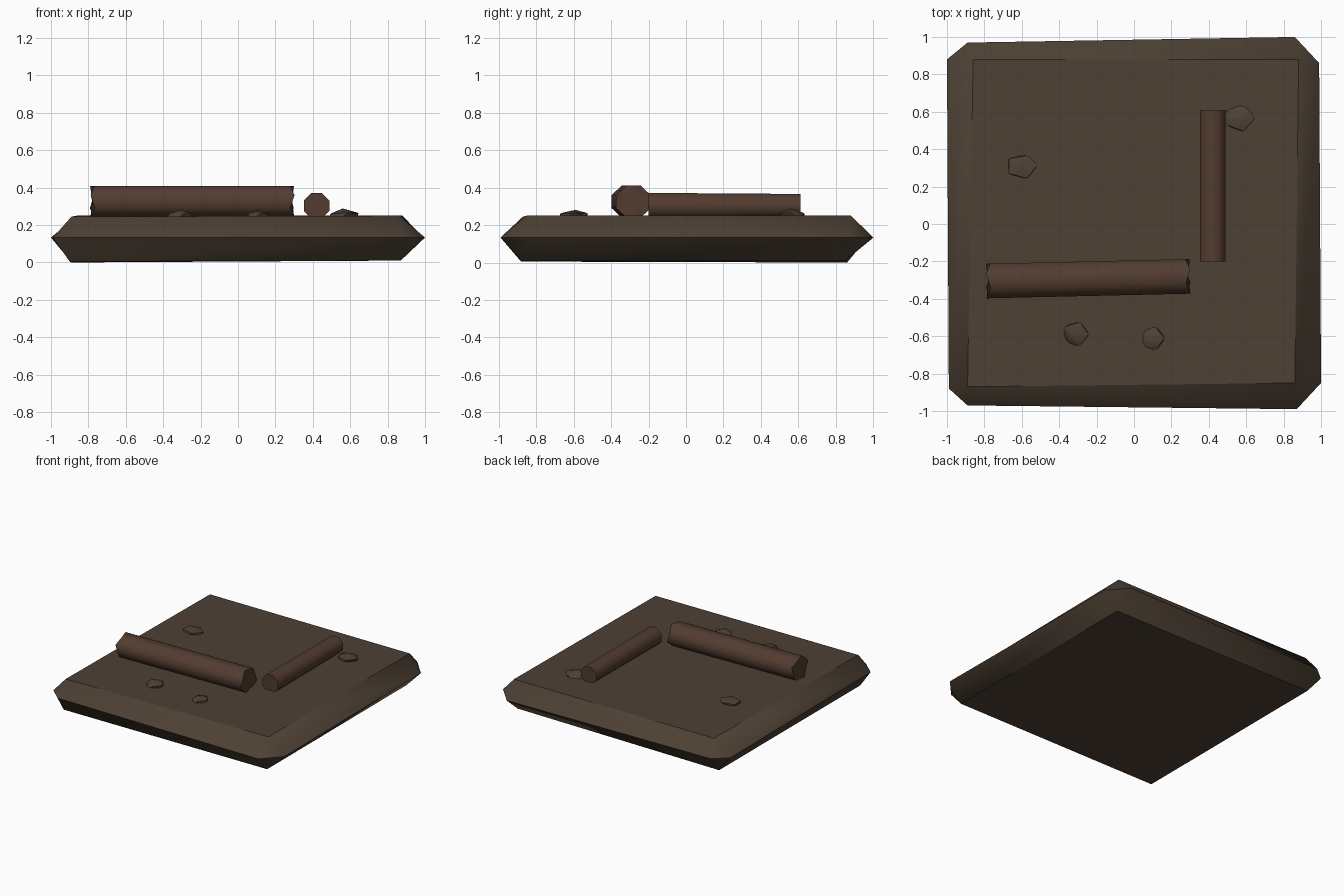
import bpy, bmesh, math, random
from mathutils import Vector

if "Cube" in bpy.data.objects:
    bpy.data.objects.remove(bpy.data.objects["Cube"])

random.seed(4)


def material(name, color):
    m = bpy.data.materials.new(name)
    m.diffuse_color = (*color, 1)
    m.use_nodes = True
    m.node_tree.nodes["Principled BSDF"].inputs["Base Color"].default_value = m.diffuse_color
    return m


SOIL = material("soil", (0.075, 0.052, 0.034))
BARK = material("bark", (0.085, 0.045, 0.030))
STONE = material("stone", (0.075, 0.054, 0.036))


def finish(bm, name, mat, angle):
    bmesh.ops.recalc_face_normals(bm, faces=bm.faces)
    me = bpy.data.meshes.new(name)
    bm.to_mesh(me)
    bm.free()
    ob = bpy.data.objects.new(name, me)
    bpy.context.collection.objects.link(ob)
    me.materials.append(mat)
    bpy.ops.object.select_all(action='DESELECT')
    ob.select_set(True)
    bpy.context.view_layer.objects.active = ob
    bpy.ops.object.shade_smooth_by_angle(angle=math.radians(angle))
    return ob


# Ground slab: slightly uneven top and bottom squares around a wide eight-cornered rim
bm = bmesh.new()
top = [bm.verts.new(p) for p in [(-.89, -.87, .245), (.86, -.85, .25), (.88, .88, .25), (-.86, .88, .25)]]
low = [bm.verts.new(p) for p in [(-.90, -.88, .005), (.87, -.88, .01), (.87, .85, .01), (-.89, .86, 0)]]
rim = [bm.verts.new((x, y, .133)) for x, y in
       [(-.99, -.88), (-.89, -.97), (.87, -.99), (1, -.85), (.99, .86), (.86, 1), (-.89, .97), (-1, .88)]]
bm.faces.new(top)
bm.faces.new(low)
for i in range(4):
    a, b, c = rim[2 * i], rim[2 * i + 1], rim[(2 * i + 2) % 8]
    for ring in (top, low):
        bm.faces.new((ring[i], a, b))
        bm.faces.new((ring[i], b, c, ring[(i + 1) % 4]))
finish(bm, "ground_slab", SOIL, 40)


def log(name, start, end, r0, r1, sides, notch, turn=0.5):
    """Faceted log; every other end corner is pulled in to look broken."""
    bm = bmesh.new()
    start, end = Vector(start), Vector(end)
    axis = (end - start).normalized()
    side = axis.cross(Vector((0, 0, 1))).normalized()
    up = side.cross(axis)
    rings = []
    for c, r, inward in ((start, r0, axis), (end, r1, -axis)):
        ring = []
        for k in range(sides):
            a = 2 * math.pi * (k + turn) / sides
            p = c + side * math.cos(a) * r[0] + up * math.sin(a) * r[1]
            ring.append(bm.verts.new(p + inward * (notch if k % 2 else 0)))
        rings.append(ring)
        hub = bm.verts.new(c + inward * notch * 0.5)
        for k in range(sides):
            bm.faces.new((hub, ring[k], ring[(k + 1) % sides]))
    for k in range(sides):
        j = (k + 1) % sides
        bm.faces.new((rings[0][k], rings[0][j], rings[1][j], rings[1][k]))
    finish(bm, name, BARK, 50)


# Fallen logs
log("long_log", (-.79, -.305, .325), (.30, -.28, .325), (.10, .092), (.10, .092), 8, .022)
log("short_log", (.42, -.20, .303), (.42, .61, .303), (.074, .074), (.074, .068), 8, 0)


# Half-buried stones
def stone(name, x, y, rx, ry, height):
    bm = bmesh.new()
    bmesh.ops.create_icosphere(bm, subdivisions=1, radius=1)
    for v in bm.verts:
        v.co *= random.uniform(.88, 1.12)
        v.co = Vector((x + v.co.x * rx, y + v.co.y * ry, .245 + v.co.z * height))
    finish(bm, name, STONE, 50)


stone("stone_left", -.60, .31, .09, .07, .035)
stone("stone_right", .56, .565, .09, .075, .04)
stone("stone_front_left", -.31, -.59, .075, .07, .038)
stone("stone_front_right", .10, -.61, .065, .07, .036)
